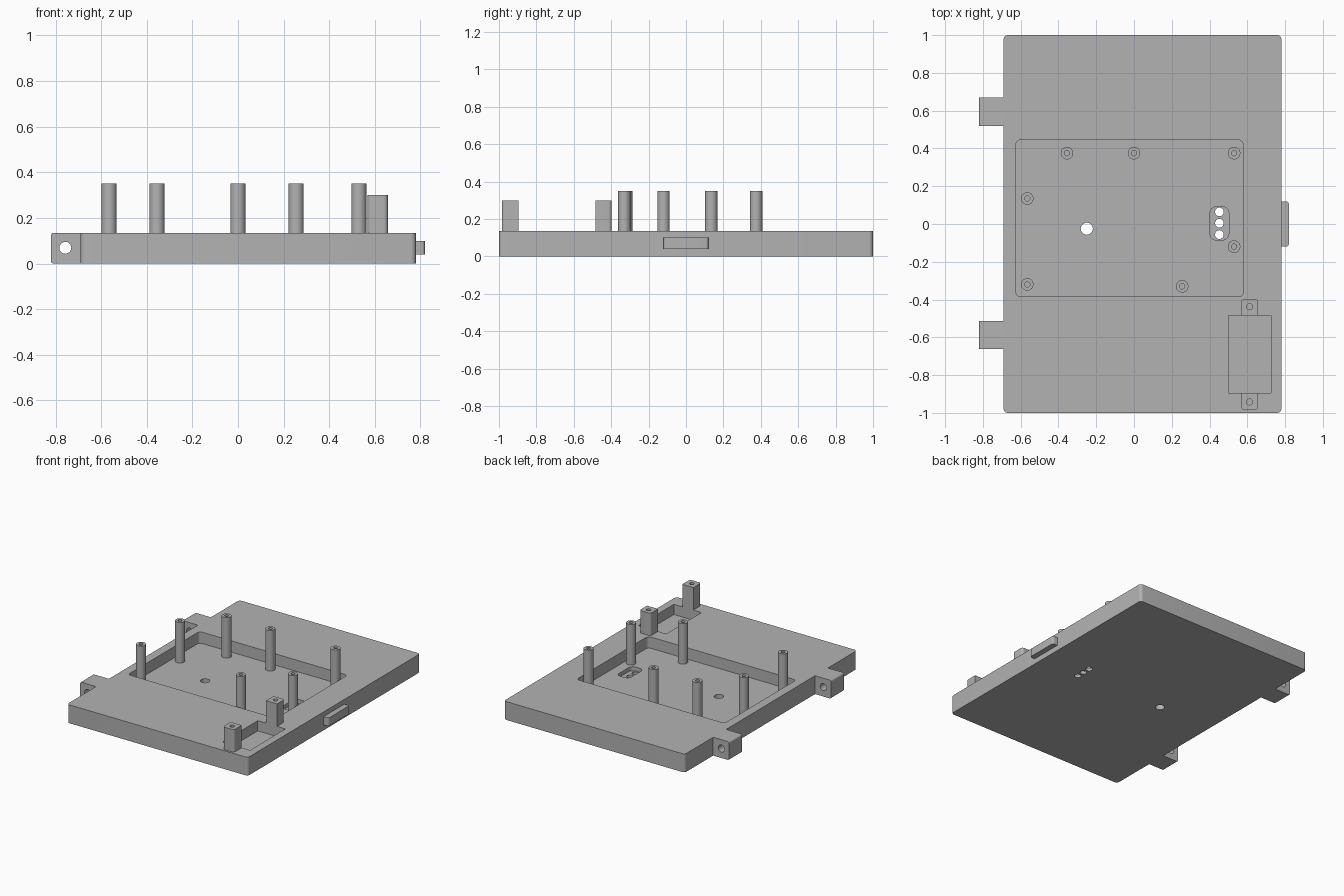
import bpy, bmesh, math
from mathutils import Matrix

if "Cube" in bpy.data.objects:
    bpy.data.objects.remove(bpy.data.objects["Cube"])

grey = bpy.data.materials.new("plain_grey")
grey.diffuse_color = (0.45, 0.45, 0.45, 1)
grey.use_nodes = True
grey.node_tree.nodes["Principled BSDF"].inputs["Base Color"].default_value = grey.diffuse_color

TOP, FLOOR = 0.135, 0.052


def rounded_outline(x0, x1, y0, y1, radii, steps=6):
    """Counter-clockwise rectangle; radii order: (x0,y0), (x1,y0), (x1,y1), (x0,y1)."""
    corners = [(x0, y0, 1, 1), (x1, y0, -1, 1), (x1, y1, -1, -1), (x0, y1, 1, -1)]
    pts = []
    for i, ((x, y, sx, sy), r) in enumerate(zip(corners, radii)):
        if r == 0:
            pts.append((x, y))
            continue
        for k in range(steps + 1):
            a = math.pi + math.pi / 2 * (i + k / steps)
            pts.append((x + sx * r + r * math.cos(a), y + sy * r + r * math.sin(a)))
    return pts


def prism(name, pts, z0, z1, matrix=None):
    bm = bmesh.new()
    face = bm.faces.new([bm.verts.new((x, y, z0)) for x, y in pts])
    ext = bmesh.ops.extrude_face_region(bm, geom=[face])
    for v in ext["geom"]:
        if isinstance(v, bmesh.types.BMVert):
            v.co.z = z1
    bmesh.ops.recalc_face_normals(bm, faces=bm.faces)
    if matrix:
        bm.transform(matrix)
    me = bpy.data.meshes.new(name)
    bm.to_mesh(me)
    bm.free()
    me.materials.append(grey)
    ob = bpy.data.objects.new(name, me)
    bpy.context.collection.objects.link(ob)
    return ob


def box(name, x0, x1, y0, y1, z0, z1, r=0, matrix=None):
    radii = r if isinstance(r, tuple) else (r,) * 4
    return prism(name, rounded_outline(x0, x1, y0, y1, radii), z0, z1, matrix)


def cylinder(name, x, y, r, z0, z1, matrix=None, n=32):
    pts = [(x + r * math.cos(2 * math.pi * i / n), y + r * math.sin(2 * math.pi * i / n))
           for i in range(n)]
    return prism(name, pts, z0, z1, matrix)


def cut(ob, cutter):
    mod = ob.modifiers.new("cut", "BOOLEAN")
    mod.operation, mod.solver, mod.object = "DIFFERENCE", "EXACT", cutter
    bpy.context.view_layer.objects.active = ob
    bpy.ops.object.modifier_apply(modifier=mod.name)
    bpy.data.objects.remove(cutter)


# Base plate with board pocket, sensor pocket and through holes
plate = box("base_plate", -0.69, 0.78, -1, 1, 0, TOP, 0.022)
cut(plate, box("cutter", -0.625, 0.578, -0.385, 0.445, FLOOR, 0.3, 0.025))
cut(plate, box("cutter", 0.5, 0.725, -0.895, -0.485, 0.06, 0.3))
cut(plate, box("cutter", 0.402, 0.502, -0.085, 0.092, 0.022, 0.12, 0.035))
cut(plate, cylinder("cutter", -0.25, -0.025, 0.032, -0.1, 0.1))
for y in (0.064, 0.004, -0.056):
    cut(plate, cylinder("cutter", 0.452, y, 0.023, -0.1, 0.1))

# Board standoffs with screw holes
standoffs = [(-0.565, 0.135), (-0.355, 0.375), (0.0, 0.375), (0.53, 0.375),
             (0.53, -0.12), (0.255, -0.33), (-0.565, -0.32)]
for x, y in standoffs:
    post = cylinder("standoff", x, y, 0.033, FLOOR - 0.01, 0.35)
    cut(post, cylinder("cutter", x, y, 0.014, 0.2, 0.5, n=20))

# Square sensor posts, rounded on their outer corners
r = 0.018
for y0, y1, hole_y, radii in [(-0.985, -0.895, -0.942, (r, r, 0, 0)),
                              (-0.485, -0.397, -0.438, (0, 0, r, r))]:
    post = box("sensor_post", 0.567, 0.657, y0, y1, TOP, 0.30, radii)
    cut(post, cylinder("cutter", 0.612, hole_y, 0.016, 0.2, 0.5, n=20))

# Hinge lugs, profile drawn in x-z and extruded along y, with a pin hole
xz = Matrix(((1, 0, 0, 0), (0, 0, 1, 0), (0, 1, 0, 0), (0, 0, 0, 1)))
flip = Matrix.Identity(4)
for y0, y1 in ((0.52, 0.67), (-0.662, -0.513)):
    lug = box("hinge_lug", -0.82, -0.69, 0, TOP, y0, y1, (0.012, 0, 0, 0.012), xz)
    bm = bmesh.new()
    bm.from_mesh(lug.data)
    bmesh.ops.recalc_face_normals(bm, faces=bm.faces)
    bm.to_mesh(lug.data)
    bm.free()
    pin = cylinder("cutter", -0.757, 0.069, 0.026, y0 - 0.1, y1 + 0.1, xz)
    pin.data.flip_normals()
    cut(lug, pin)

# Latch tab on the right edge
box("latch_tab", 0.78, 0.82, -0.12, 0.12, 0.04, 0.10, (0, 0.015, 0.015, 0))

# Smooth curved walls, keep edges sharp
for ob in bpy.context.scene.objects:
    ob.select_set(True)
bpy.context.view_layer.objects.active = plate
bpy.ops.object.shade_smooth_by_angle(angle=math.radians(30))
